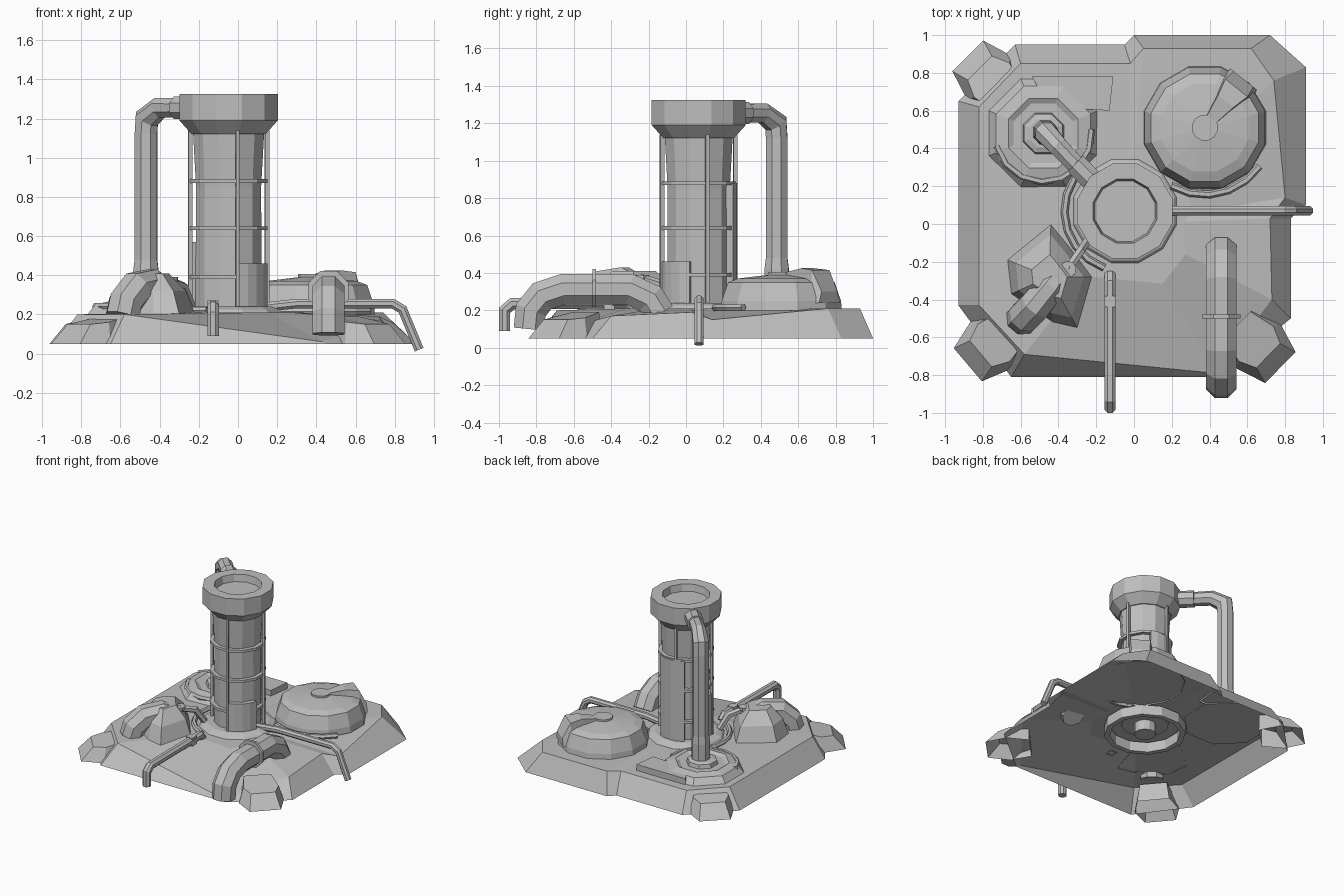
import bpy, bmesh, math
from mathutils import Vector

cube = bpy.data.objects.get("Cube")
if cube:
    bpy.data.objects.remove(cube)

grey = bpy.data.materials.new("concrete grey")
grey.use_nodes = True
grey.diffuse_color = (0.52, 0.52, 0.52, 1)
grey.node_tree.nodes["Principled BSDF"].inputs["Base Color"].default_value = (0.52, 0.52, 0.52, 1)


def loft(name, rings, start=True, end=True, closed=False):
    """Skin equal-length rings of points; optionally cap the two ends."""
    bm = bmesh.new()
    vs = [[bm.verts.new(p) for p in r] for r in rings]
    n = len(vs[0])
    pairs = list(zip(vs, vs[1:])) + ([(vs[-1], vs[0])] if closed else [])
    for a, b in pairs:
        for i in range(n):
            j = (i + 1) % n
            bm.faces.new((a[i], a[j], b[j], b[i]))
    if start and not closed:
        bm.faces.new(vs[0][::-1])
    if end and not closed:
        bm.faces.new(vs[-1])
    bmesh.ops.recalc_face_normals(bm, faces=bm.faces)
    me = bpy.data.meshes.new(name)
    bm.to_mesh(me)
    bm.free()
    me.materials.append(grey)
    ob = bpy.data.objects.new(name, me)
    bpy.context.collection.objects.link(ob)
    return ob


def lathe(name, centre, profile, sides=12, turn=15, **kw):
    """Faceted solid of revolution from (radius, height) pairs."""
    ang = [math.radians(turn + 360 * i / sides) for i in range(sides)]
    return loft(name, [[(centre[0] + r * math.cos(a), centre[1] + r * math.sin(a), z)
                        for a in ang] for r, z in profile], **kw)


def tube(name, path, radii, sides=8, flat=False):
    """Mitred pipe; path lies in a vertical plane, or a horizontal one if flat."""
    pts = [Vector(p) for p in path]
    if not isinstance(radii, (list, tuple)):
        radii = [radii] * len(pts)
    span = pts[-1] - pts[0]
    normal = Vector((0, 0, 1)) if flat else Vector((-span.y, span.x, 0)).normalized()
    rings = []
    for i, p in enumerate(pts):
        d0 = (p - pts[max(i - 1, 0)]).normalized()
        d1 = (pts[min(i + 1, len(pts) - 1)] - p).normalized()
        t = (d0 + d1).normalized()
        mitre = 1 / max(t.dot(d1 if d1.length else d0), 0.6)
        up = normal.cross(t)
        ring = []
        for k in range(sides):
            a = 2 * math.pi * (k + 0.5) / sides
            ring.append(p + radii[i] * (normal * math.cos(a) + up * math.sin(a) * mitre))
        rings.append(ring)
    return loft(name, rings)


def arc_panel(name, centre, r0, r1, z0, z1, a0, a1, steps=4):
    """Curved plate wrapped round a vertical axis."""
    rings = []
    for i in range(steps + 1):
        a = math.radians(a0 + (a1 - a0) * i / steps)
        c, s = math.cos(a), math.sin(a)
        rings.append([(centre[0] + r * c, centre[1] + r * s, z)
                      for r, z in ((r0, z0), (r1, z0), (r1, z1), (r0, z1))])
    return loft(name, rings)


def arc(centre, r, z, a0, a1, steps):
    return [(centre[0] + r * math.cos(math.radians(a0 + (a1 - a0) * i / steps)),
             centre[1] + r * math.sin(math.radians(a0 + (a1 - a0) * i / steps)), z)
            for i in range(steps + 1)]


TOWER, DOME, PAD = (-0.048, 0.068), (0.375, 0.51), (-0.48, 0.48)

# Ground slab: open shell with sloping skirt and uneven rim
foot = [(-.93, -.43), (-.65, -.81), (.45, -.81), (.83, -.5), (.83, .03), (.91, .1),
        (.91, .83), (.72, 1), (0, 1), (-.05, .95), (-.63, .95), (-.93, .65)]
rim = [(-.82, -.43, .2), (-.58, -.69, .2), (.43, -.79, .06), (.73, -.4, .17),
       (.72, .03, .19), (.8, .14, .15), (.74, .76, .21), (.62, .93, .21),
       (.05, .93, .21), (-.02, .85, .2), (-.6, .85, .2), (-.82, .62, .2)]
inner = [(x * .4 - .02, y * .4, .21) for x, y, z in rim]
loft("ground_slab", [[(x, y, .05) for x, y in foot], rim, inner], start=False)

# Corner rocks: tapered shells pointing outward
def corner_rock(name, x, y):
    out = Vector((x, y, 0)).normalized()
    side = Vector((-out.y, out.x, 0))
    base = [(0, .115, .05), (-.16, .165, .05), (-.32, .12, .05)]
    top = [(-.09, .09, .15), (-.18, .13, .16), (-.32, .1, .19)]
    rings = []
    for half in (base, top):
        full = half + [(u, -v, z) for u, v, z in reversed(half)]
        rings.append([Vector((x, y, z)) + out * u + side * v for u, v, z in full])
    loft(name, rings, start=False)

corner_rock("corner_rock_front_right", -.88, -.745)
corner_rock("corner_rock_front_left", .775, -.76)
corner_rock("corner_rock_back_right", -.88, .89)

# Tower: buried socket, foot, body, flared hollow cap
lathe("tower_socket", TOWER, [(.3, .12), (.3, .2), (.26, .2), (.26, .12)], closed=True)
lathe("tower_drain", TOWER, [(.08, .12), (.08, .2)])
lathe("tower_foot", TOWER, [(.3, .19), (.27, .225), (.23, .24), (.2, .24)], start=False)
lathe("tower_body", TOWER, [(.175, .2), (.172, .85), (.188, 1.13)])
lathe("tower_cap", TOWER, [(.18, 1.12), (.195, 1.12), (.26, 1.19), (.26, 1.325),
                           (.175, 1.325), (.165, 1.27)])
# Tower cage: hoops and uprights
for i, z in enumerate((.39, .64, .88)):
    lathe(f"cage_hoop_{i}", TOWER, [(.175, z - .01), (.205, z - .01), (.205, z + .01),
                                   (.175, z + .01)], closed=True)
for i in range(4):
    a = -77 + 90 * i
    arc_panel(f"cage_upright_{i}", TOWER, .19, .212, .23, 1.14, a - 2.5, a + 2.5, 1)
# Tower wall panels
arc_panel("front_panel", TOWER, .16, .205, .23, .46, -77, -14)
arc_panel("back_panel", TOWER, .16, .207, .23, .88, 62, 122)
arc_panel("side_panel", TOWER, .16, .205, .23, .57, 165, 193, 2)

# Tall pipe from the cap down to the pad
tube("tall_pipe", [(-.2, .2, 1.255), (-.4, .41, 1.255), (-.465, .48, 1.2),
                   (-.47, .485, 1.12), (-.47, .485, .48), (-.47, .485, .42),
                   (-.47, .485, .2)], [.05, .055, .062, .062, .062, .07, .07])
tube("tall_pipe_collar", [(-.19, .2, 1.255), (-.31, .32, 1.255)], .063)

# Pad under the tall pipe
lathe("pipe_pad", PAD, [(.32, .19), (.27, .25), (.2, .265), (.17, .25)], 8, 22.5)
lathe("pipe_pad_hub", PAD, [(.13, .2), (.11, .28), (.08, .29)], 8, 22.5)
tube("pad_cable", arc(PAD, .255, .24, 195, 365, 7), .02, 6, flat=True)
loft("pad_wing", [[(-.54, .78, z), (-.11, .78, z), (-.13, .6, z), (-.45, .62, z)]
                  for z in (.19, .25)], start=False)

# Storage dome with hub and roof duct
lathe("storage_dome", DOME, [(.335, .2), (.33, .25), (.295, .35), (.24, .37), (.07, .39)],
      start=False)
lathe("dome_hub", DOME, [(.07, .37), (.07, .405)])
duct = []
for d, w, top in ((.03, .035, .4), (.18, .07, .425), (.27, .1, .415), (.33, .09, .3)):
    out, side = Vector((.62, .78, 0)), Vector((-.78, .62, 0))
    c = Vector((DOME[0], DOME[1], 0)) + out * d
    duct.append([c + side * s * w + Vector((0, 0, z))
                 for s, z in ((-1, .24), (-.75, top), (.75, top), (1, .24))])
loft("dome_duct", duct)
tube("dome_cable", arc(DOME, .355, .215, 240, 325, 5), .02, 6, flat=True)
tube("tower_cable", arc(TOWER, .32, .22, 130, 250, 7), .02, 6, flat=True)

# Faceted boulder with vent and arched pipe
outline = [(-.67, -.19), (-.44, 0), (-.34, -.12), (-.22, -.28), (-.3, -.55),
           (-.43, -.52), (-.65, -.37)]
loft("boulder", [[(-.45 + (x + .45) * k, -.28 + (y + .28) * k, z) for x, y in outline]
                 for k, z in ((1, .2), (.8, .32), (.42, .41))], start=False)
tube("boulder_pipe", [(-.37, -.24, .32), (-.44, -.33, .35), (-.52, -.43, .33),
                      (-.575, -.485, .26), (-.59, -.5, .19)], [.06, .085, .09, .09, .09])
lathe("vent_cap", (-.35, -.24), [(.025, .28), (.025, .36), (.045, .365), (.045, .39)], 8)
tube("vent_pipe", [(-.35, -.24, .37), (-.28, -.14, .34), (-.24, -.08, .24)], .025, 6)

# Thin front pipe
tube("front_thin_pipe", [(-.127, -.27, .2), (-.127, -.31, .24), (-.127, -.93, .235),
                         (-.127, -.97, .2), (-.127, -.97, .09)], .032, 8)
lathe("thin_pipe_clip", (-.127, -.41), [(.04, .2), (.04, .272)], 4, 45, start=False)

# Thick front pipe with clamp
tube("thick_pipe", [(.462, -.14, .18), (.462, -.19, .26), (.462, -.3, .312),
                    (.462, -.66, .312), (.462, -.77, .275), (.462, -.83, .2),
                    (.462, -.84, .1)], .088)
tube("thick_pipe_clamp", [(.462, -.48, .32), (.462, -.5, .32)], .11)

# Thin side pipe
tube("side_thin_pipe", [(.12, .07, .235), (.3, .07, .255), (.79, .07, .255),
                        (.84, .07, .225), (.925, .07, .02)], .026, 8)
